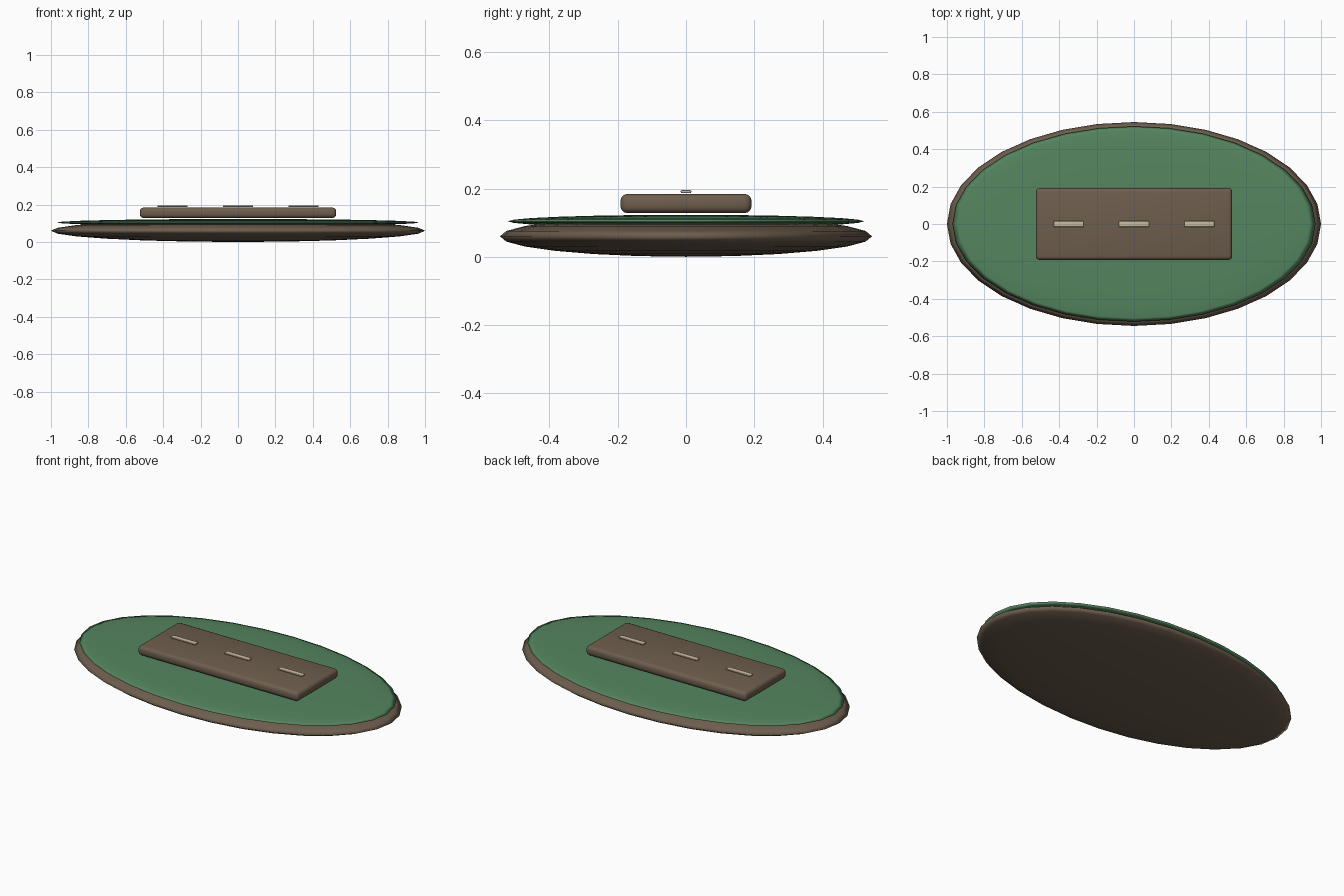
import bpy
import math

if "Cube" in bpy.data.objects:
    bpy.data.objects.remove(bpy.data.objects["Cube"])


def material(name, rgb):
    m = bpy.data.materials.new(name)
    m.diffuse_color = (*rgb, 1.0)
    m.use_nodes = True
    m.node_tree.nodes["Principled BSDF"].inputs["Base Color"].default_value = m.diffuse_color
    return m


BROWN = material("earth brown", (0.155, 0.112, 0.076))
GREEN = material("grass green", (0.09, 0.235, 0.115))
CREAM = material("pale cream", (0.58, 0.50, 0.34))


def finish(ob, name, mat):
    ob.name = name
    ob.data.materials.append(mat)
    bpy.ops.object.transform_apply(location=False, rotation=False, scale=True)
    return ob


def disc(name, half, z, mat):
    """Smooth sphere squashed into a lens-shaped oval."""
    bpy.ops.mesh.primitive_uv_sphere_add(segments=32, ring_count=12, radius=1, location=(0, 0, z))
    ob = bpy.context.object
    ob.scale = half
    finish(ob, name, mat)
    bpy.ops.object.shade_smooth()


def slab(name, size, loc, bevel, mat):
    """Box with rounded edges."""
    bpy.ops.mesh.primitive_cube_add(size=1, location=loc)
    ob = bpy.context.object
    ob.scale = size
    finish(ob, name, mat)
    mod = ob.modifiers.new("rounded edges", 'BEVEL')
    mod.width = bevel
    mod.segments = 3
    bpy.ops.object.modifier_apply(modifier=mod.name)
    bpy.ops.object.shade_smooth_by_angle(angle=math.radians(35))


# oval island: soil below, grass on top
disc("soil_base", (1.0, 0.545, 0.06), 0.06, BROWN)
disc("grass_top", (0.97, 0.522, 0.019), 0.104, GREEN)

# raised road with a dashed centre line
slab("road_slab", (1.05, 0.384, 0.056), (0, 0, 0.156), 0.02, BROWN)
for i in (-1, 0, 1):
    slab(f"road_dash_{i + 2}", (0.16, 0.031, 0.008), (i * 0.35, 0, 0.191), 0.003, CREAM)
